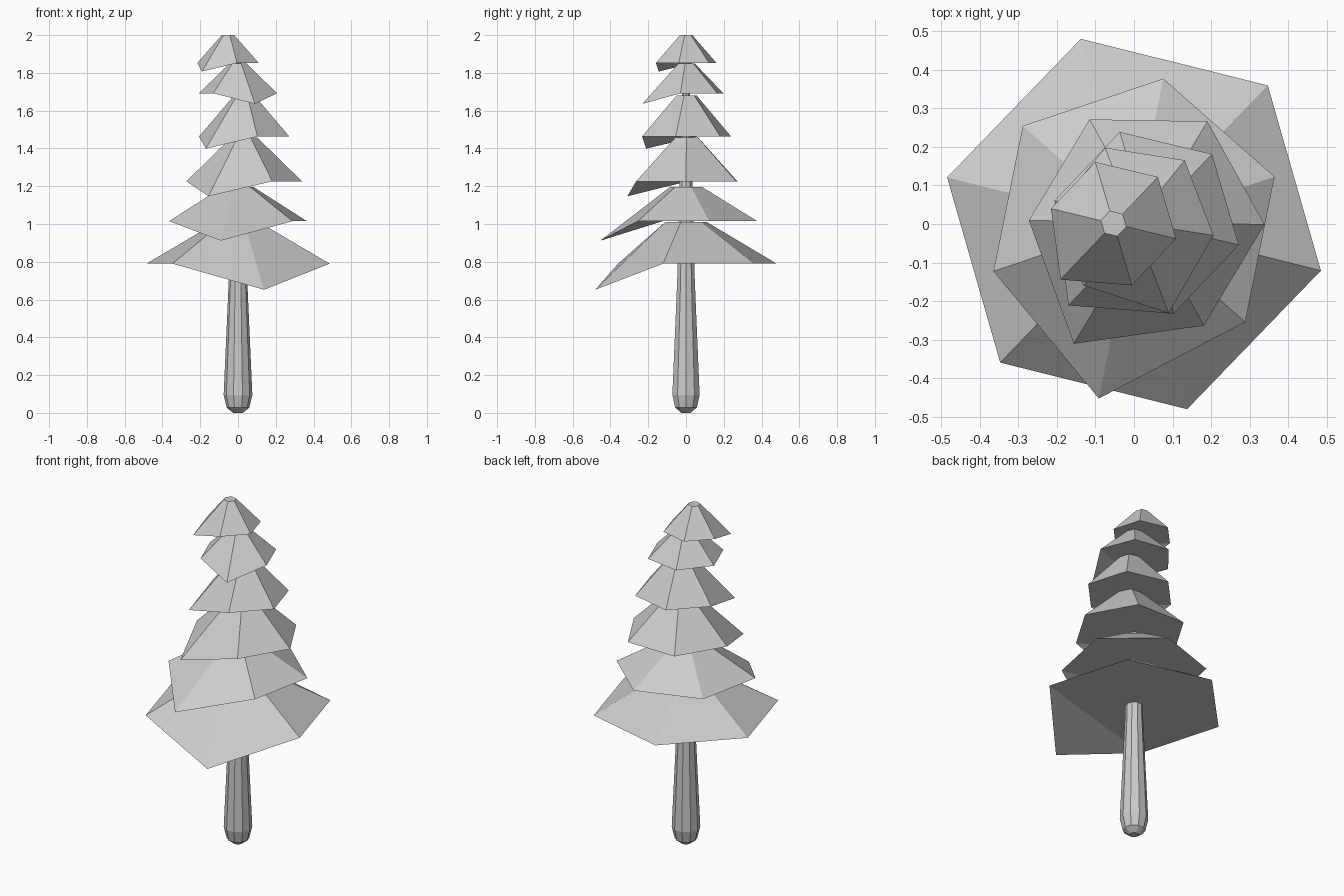
import bpy, bmesh
from math import cos, sin, radians, pi

if "Cube" in bpy.data.objects:
    bpy.data.objects.remove(bpy.data.objects["Cube"])


def make_object(name, bm):
    bmesh.ops.recalc_face_normals(bm, faces=bm.faces[:])
    mesh = bpy.data.meshes.new(name)
    bm.to_mesh(mesh)
    bm.free()
    obj = bpy.data.objects.new(name, mesh)
    bpy.context.collection.objects.link(obj)
    return obj


def loft(bm, rings):
    # Join stacked rings with quads; returns the vertex rows
    n = len(rings[0])
    rows = [[bm.verts.new(p) for p in ring] for ring in rings]
    for a, b in zip(rows, rows[1:]):
        for i in range(n):
            j = (i + 1) % n
            bm.faces.new((a[i], a[j], b[j], b[i]))
    bm.faces.new(rows[-1])
    return rows


# Trunk: faceted taper with a rounded foot, hidden inside the top tier
SIDES = 10
trunk_profile = [(0.025, 0.0), (0.06, 0.028), (0.076, 0.095),
                 (0.049, 0.70), (0.036, 1.20), (0.021, 1.70), (0.015, 1.90)]
bm = bmesh.new()
rows = loft(bm, [[(r * cos(2 * pi * i / SIDES), r * sin(2 * pi * i / SIDES), z)
                  for i in range(SIDES)] for r, z in trunk_profile])
bm.faces.new(rows[0][::-1])
make_object("trunk", bm)


# Foliage tier: hexagonal skirt with its first corner drooping and stretched
def tier(name, cx, cy, radius, droop_angle, z, droop_z, top_r, top_z, stretch=1.2):
    lower, upper = [], []
    for i in range(6):
        a = radians(droop_angle + 60 * i)
        r = radius * (stretch if i == 0 else 1)
        lower.append((cx + r * cos(a), cy + r * sin(a), droop_z if i == 0 else z))
        upper.append((cx + top_r * cos(a), cy + top_r * sin(a), top_z))
    bm = bmesh.new()
    base = loft(bm, [lower, upper])[0]
    # Underside: flat, folded down only at the drooping corner
    bm.faces.new(base[:0:-1])
    bm.faces.new((base[0], base[5], base[1]))
    make_object(name, bm)


tier("foliage_tier_1", 0, 0, 0.5, -74, 0.79, 0.652, 0.115, 1.01, 1.0)
tier("foliage_tier_2", 0, 0, 0.385, 258.6, 1.015, 0.912, 0.085, 1.197)
tier("foliage_tier_3", 0.033, 0.004, 0.306, 239, 1.226, 1.147, 0.07, 1.457)
tier("foliage_tier_4", 0.033, 0.003, 0.246, 226.5, 1.463, 1.399, 0.056, 1.68)
tier("foliage_tier_5", 0, 0.003, 0.209, 291, 1.692, 1.636, 0.046, 1.85)
tier("foliage_tier_6", -0.053, 0.001, 0.167, 226.5, 1.853, 1.807, 0.034, 2.0)
